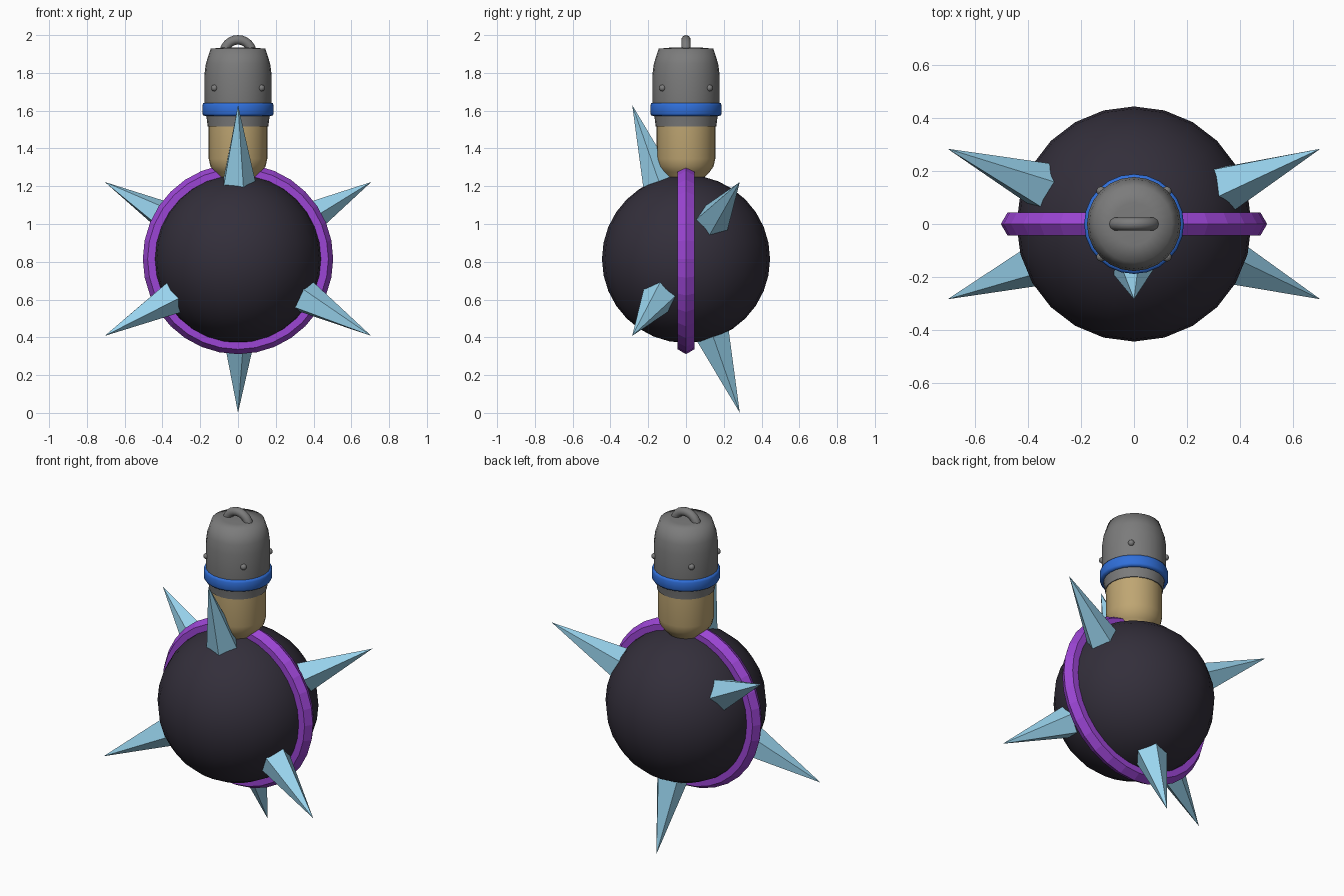
import bpy, bmesh, math
from mathutils import Vector, Matrix

if "Cube" in bpy.data.objects:
    bpy.data.objects.remove(bpy.data.objects["Cube"])

CENTRE = Vector((0, 0, 0.815))


def material(name, rgb):
    m = bpy.data.materials.new(name)
    m.diffuse_color = (*rgb, 1)
    m.use_nodes = True
    m.node_tree.nodes["Principled BSDF"].inputs["Base Color"].default_value = m.diffuse_color
    return m


DARK = material("dark_iron", (0.033, 0.028, 0.043))
PURPLE = material("purple", (0.33, 0.06, 0.66))
ICE = material("pale_blue", (0.32, 0.66, 0.86))
TAN = material("tan", (0.52, 0.38, 0.17))
BLUE = material("blue", (0.03, 0.16, 0.7))
STEEL = material("dark_steel", (0.2, 0.2, 0.2))


def finish(obj, name, mat, angle=None):
    obj.name = name
    obj.data.materials.append(mat)
    if angle:
        bpy.ops.object.select_all(action='DESELECT')
        obj.select_set(True)
        bpy.context.view_layer.objects.active = obj
        bpy.ops.object.shade_smooth_by_angle(angle=math.radians(angle))
    return obj


def lathe(name, profile, mat, angle=35, segs=24):
    """Closed solid from (radius, z) points turned about z."""
    bm = bmesh.new()
    rings = [[bm.verts.new((r * math.cos(math.tau * i / segs), r * math.sin(math.tau * i / segs), z))
              for i in range(segs)] for r, z in profile]
    for a, b in zip(rings, rings[1:]):
        for i in range(segs):
            j = (i + 1) % segs
            bm.faces.new((a[i], a[j], b[j], b[i]))
    bm.faces.new(rings[0][::-1])
    bm.faces.new(rings[-1])
    me = bpy.data.meshes.new(name)
    bm.to_mesh(me)
    bm.free()
    obj = bpy.data.objects.new(name, me)
    bpy.context.collection.objects.link(obj)
    return finish(obj, name, mat, angle)


# Ball
bpy.ops.mesh.primitive_uv_sphere_add(segments=24, ring_count=16, radius=0.445, location=CENTRE)
finish(bpy.context.object, "ball", DARK, 40)

# Six-sided band around the ball, in the xz plane
bpy.ops.mesh.primitive_torus_add(major_radius=0.453, minor_radius=0.051, major_segments=32,
                                 minor_segments=6, location=CENTRE, rotation=(math.pi / 2, 0, 0))
finish(bpy.context.object, "ball_band", PURPLE)

# Six five-sided spikes, leaning alternately forward and back
BASE, TIP = 0.39, 0.863
for k in range(6):
    a = math.radians(30 + 60 * k)
    lean = 0.33 if k % 2 == 0 else -0.33
    flat = math.sqrt(1 - lean ** 2)
    d = Vector((flat * math.cos(a), lean, flat * math.sin(a)))
    bpy.ops.mesh.primitive_cone_add(vertices=5, radius1=0.102, radius2=0, depth=TIP - BASE)
    spike = bpy.context.object
    # put a corner on +x before aiming the spike
    spike.data.transform(Matrix.Rotation(-math.pi / 2, 4, 'Z'))
    turn = Vector((0, 0, 1)).rotation_difference(d).to_matrix().to_4x4()
    spike.matrix_world = Matrix.Translation(CENTRE + d * (BASE + TIP) / 2) @ turn
    finish(spike, f"spike_{k + 1}", ICE)

# Neck, cap and collar
lathe("neck", [(0.085, 1.22), (0.1, 1.25), (0.125, 1.275), (0.146, 1.305), (0.155, 1.345), (0.155, 1.53)], TAN)
lathe("cap", [(0.16, 1.515), (0.166, 1.56), (0.178, 1.62), (0.178, 1.79), (0.17, 1.85),
              (0.145, 1.928), (0.08, 1.934), (0.01, 1.935)], STEEL, 80)
lathe("cap_collar", [(0.17, 1.572), (0.184, 1.574), (0.189, 1.585), (0.189, 1.628), (0.184, 1.64), (0.17, 1.642)],
      BLUE, 60)

# Rivets round the cap
for k in range(4):
    a = math.radians(45 + 90 * k)
    bpy.ops.mesh.primitive_uv_sphere_add(segments=10, ring_count=6, radius=0.018,
                                         location=(0.176 * math.cos(a), 0.176 * math.sin(a), 1.72))
    finish(bpy.context.object, f"rivet_{k + 1}", STEEL, 60)

# Hanging loop
bpy.ops.mesh.primitive_torus_add(major_radius=0.075, minor_radius=0.025, major_segments=24,
                                 minor_segments=10, location=(0, 0, 1.9), rotation=(math.pi / 2, 0, 0))
finish(bpy.context.object, "hanging_loop", STEEL, 60)
